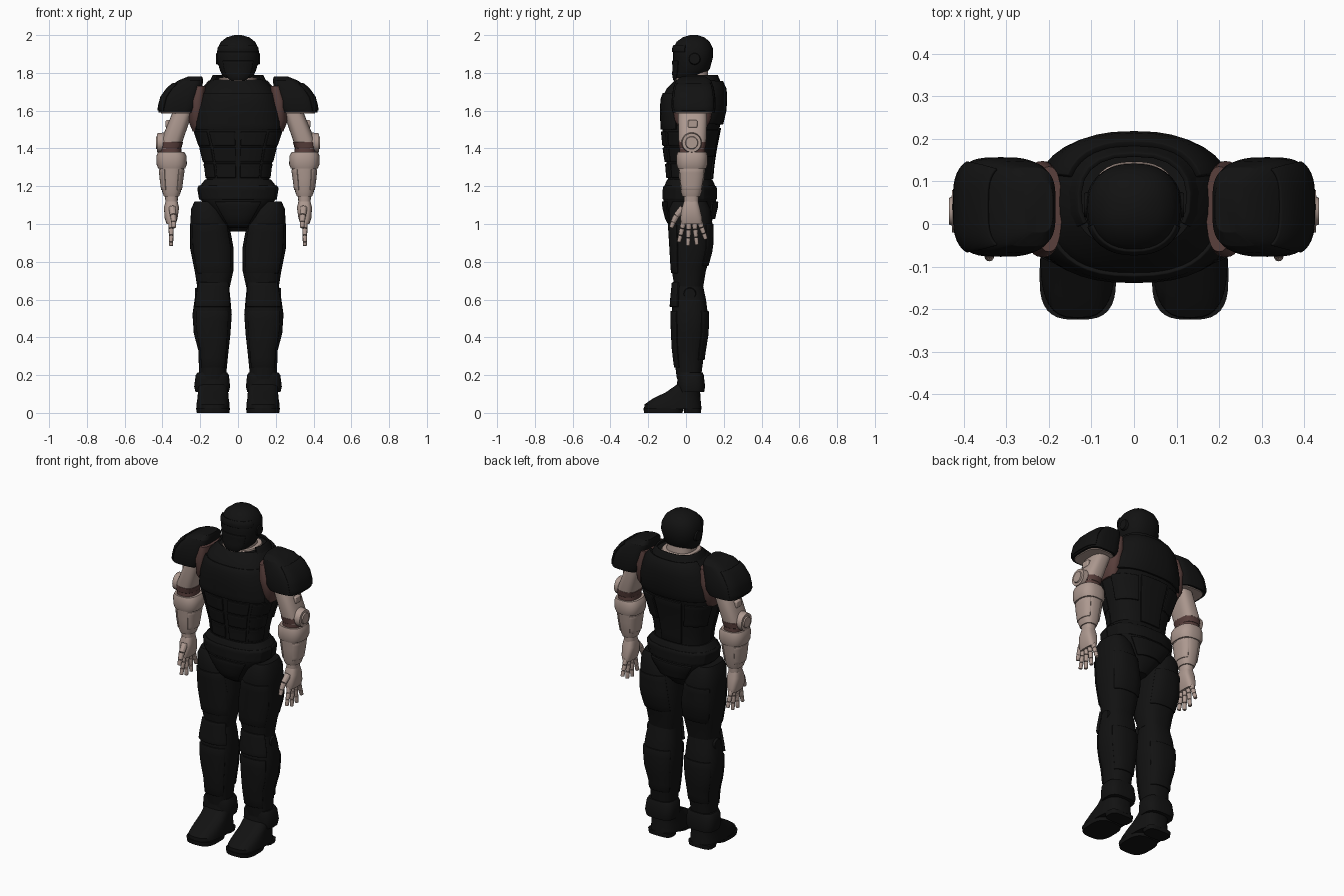
import bpy, bmesh, math
from mathutils import Vector, Matrix

if "Cube" in bpy.data.objects:
    bpy.data.objects.remove(bpy.data.objects["Cube"])


def material(name, colour):
    m = bpy.data.materials.new(name)
    m.use_nodes = True
    m.diffuse_color = (*colour, 1)
    bsdf = m.node_tree.nodes["Principled BSDF"]
    bsdf.inputs["Base Color"].default_value = (*colour, 1)
    bsdf.inputs["Roughness"].default_value = .7
    return m


BLACK = material("armour black", (.006, .006, .006))
BEIGE = material("limb beige", (.42, .32, .28))
BROWN = material("joint brown", (.1, .05, .045))


def finish(name, bm, mat, mirror=False, solid=0, bevel=0):
    """Turn a bmesh into a shaded object with its modifiers."""
    mesh = bpy.data.meshes.new(name)
    bm.to_mesh(mesh)
    bm.free()
    ob = bpy.data.objects.new(name, mesh)
    bpy.context.collection.objects.link(ob)
    mesh.materials.append(mat)
    bpy.ops.object.select_all(action="DESELECT")
    ob.select_set(True)
    bpy.context.view_layer.objects.active = ob
    bpy.ops.object.shade_smooth_by_angle(angle=math.radians(35))
    if solid:
        mod = ob.modifiers.new("Thickness", "SOLIDIFY")
        mod.thickness, mod.offset = solid, 1
    if bevel:
        mod = ob.modifiers.new("Bevel", "BEVEL")
        mod.width, mod.segments = bevel, 2
    if mirror:
        ob.modifiers.new("Mirror", "MIRROR")
    return ob


def sample(rings, z):
    """Cross-section of a profile at height z."""
    for a, b in zip(rings, rings[1:]):
        if z <= b[0]:
            break
    t = min(max((z - a[0]) / (b[0] - a[0]), 0), 1)
    return (z, *(p + (q - p) * t for p, q in zip(a[1:], b[1:])))


def section(bm, ring, angles, power, grow=0):
    z, cx, cy, rx, ry = ring
    verts = []
    for a in angles:
        c, s = math.cos(a), math.sin(a)
        verts.append(bm.verts.new((
            cx + math.copysign(abs(c) ** (2 / power), c) * (rx + grow),
            cy + math.copysign(abs(s) ** (2 / power), s) * (ry + grow), z)))
    return verts


def loft(name, rings, mat, power=2.5, sides=32, mirror=False, bevel=0):
    """Closed body through rings of (height, centre x, centre y, half width, half depth)."""
    bm = bmesh.new()
    angles = [2 * math.pi * i / sides for i in range(sides)]
    rows = [section(bm, r, angles, power) for r in rings]
    for low, high in zip(rows, rows[1:]):
        for i in range(sides):
            j = (i + 1) % sides
            bm.faces.new((low[i], low[j], high[j], high[i]))
    bm.faces.new(rows[0][::-1])
    bm.faces.new(rows[-1])
    return finish(name, bm, mat, mirror, bevel=bevel)


def plate(name, rings, low, high, start, end, mat=BLACK, power=2.5, out=.009, mirror=False):
    """Curved armour plate following part of a profile; angles in degrees, front is 270."""
    bm = bmesh.new()
    n, steps = 14, 6
    angles = [math.radians(start + (end - start) * i / n) for i in range(n + 1)]
    rows = [section(bm, sample(rings, low + (high - low) * k / steps), angles, power, -.003)
            for k in range(steps + 1)]
    for a, b in zip(rows, rows[1:]):
        for i in range(n):
            bm.faces.new((a[i], a[i + 1], b[i + 1], b[i]))
    return finish(name, bm, mat, mirror, solid=out + .003, bevel=.003)


def rod(bm, start, end, r0, r1, sides=12):
    """Tapered segment between two points."""
    a, b = Vector(start), Vector(end)
    turn = (b - a).to_track_quat("Z", "Y").to_matrix().to_4x4()
    bmesh.ops.create_cone(bm, cap_ends=True, segments=sides, radius1=r0, radius2=r1,
                          depth=(b - a).length, matrix=Matrix.Translation((a + b) / 2) @ turn)


def block(name, centre, size, mat, mirror=True, bevel=.006):
    bm = bmesh.new()
    bmesh.ops.create_cube(bm, size=1, matrix=Matrix.Translation(centre)
                          @ Matrix.Diagonal((*size, 1)))
    return finish(name, bm, mat, mirror, bevel=bevel)


# Profiles, from bottom to top
TORSO = [(1.13, 0, .02, .165, .12), (1.22, 0, .02, .165, .115), (1.3, 0, .02, .175, .12),
         (1.4, 0, .02, .2, .135), (1.5, 0, .025, .235, .15), (1.6, 0, .035, .225, .165),
         (1.67, 0, .04, .205, .165), (1.72, 0, .05, .185, .15), (1.765, 0, .06, .14, .115)]
PELVIS = [(.96, 0, .02, .045, .06), (1.02, 0, .02, .1, .12), (1.09, 0, .02, .165, .137),
          (1.13, 0, .02, .2, .14), (1.19, 0, .02, .21, .14), (1.235, 0, .02, .175, .12)]
THIGH = [(.66, .13, .015, .085, .075), (.75, .127, .015, .102, .09), (.87, .138, .028, .115, .11),
         (1, .15, .025, .103, .115), (1.08, .165, .02, .083, .11), (1.12, .17, .02, .06, .09)]
SHIN = [(.18, .135, .015, .07, .063), (.33, .13, .015, .08, .083), (.42, .137, .02, .097, .093),
        (.52, .137, .02, .104, .096), (.6, .135, .018, .095, .088), (.7, .13, .012, .08, .072)]
HEAD = [(1.758, 0, -.015, .05, .045), (1.79, 0, .015, .085, .083), (1.82, 0, .03, .098, .096),
        (1.88, 0, .037, .113, .105), (1.93, 0, .037, .109, .105), (1.965, 0, .038, .09, .087),
        (1.988, 0, .04, .06, .058), (2, 0, .04, .02, .02)]
PAD = [(1.59, .325, .04, .096, .112), (1.62, .313, .04, .106, .117), (1.67, .303, .04, .103, .115),
       (1.72, .28, .04, .09, .108), (1.76, .25, .04, .066, .093), (1.782, .225, .04, .035, .06)]
UPPER_ARM = [(1.4, .357, .033, .052, .066), (1.45, .347, .034, .058, .074),
             (1.56, .305, .035, .054, .077), (1.65, .27, .035, .055, .075)]
FOREARM = [(1.145, .352, .028, .04, .047), (1.17, .352, .028, .049, .055),
           (1.24, .352, .03, .058, .066), (1.32, .35, .032, .068, .073)]

# Torso with chest, stomach and back plates
loft("torso", TORSO, BLACK, sides=48)
plate("chest_plate", TORSO, 1.5, 1.69, 205, 335)
plate("upper_back_plate", TORSO, 1.53, 1.75, 20, 160, out=.014)
plate("spine_plate", TORSO, 1.24, 1.51, 72, 108)
plate("left_back_rib", TORSO, 1.36, 1.5, 15, 68)
plate("right_back_rib", TORSO, 1.36, 1.5, 112, 165)
for k in range(3):
    z = 1.245 + .085 * k
    for side, mid in (("left", 289), ("right", 251)):
        plate(f"{side}_stomach_plate_{k}", TORSO, z, z + .075, mid - 17, mid + 17)
        outer = 333 if side == "left" else 207
        plate(f"{side}_flank_plate_{k}", TORSO, z, z + .075, outer - 22, outer + 22, out=.005)

# Neck and collar
loft("neck", [(1.7, 0, .04, .085, .085), (1.82, 0, .04, .075, .075)], BEIGE)
loft("collar_trim", [(1.72, 0, .045, .125, .122), (1.772, 0, .043, .1, .1)], BEIGE)
plate("rear_collar", [(1.7, 0, .06, .17, .135), (1.785, 0, .06, .125, .1)], 1.7, 1.785, -30, 210)

# Pelvis
loft("pelvis", PELVIS, BLACK, sides=40)
plate("belt", PELVIS, 1.13, 1.2, 0, 360, out=.006)
plate("groin_plate", PELVIS, .99, 1.12, 235, 305)
plate("seat_plate", PELVIS, 1.03, 1.12, 50, 130, out=.012)

# Helmet with brow, face guard and ear caps
loft("helmet", HEAD, BLACK, power=2.3, sides=40)
plate("brow", HEAD, 1.91, 1.945, 200, 340, power=2.3, out=.006)
plate("face_guard", HEAD, 1.762, 1.865, 225, 315, power=2.3, out=.006)
bm = bmesh.new()
rod(bm, (.095, .045, 1.875), (.117, .045, 1.875), .035, .028, 24)
finish("ear_cap", bm, BLACK, True)

# Legs
loft("thigh", THIGH, BLACK, mirror=True)
plate("thigh_front_plate", THIGH, .74, 1, 215, 325, out=.006, mirror=True)
plate("thigh_back_plate", THIGH, .78, 1, 40, 140, out=.006, mirror=True)
loft("shin", SHIN, BLACK, mirror=True)
plate("knee_guard", SHIN, .56, .69, 215, 325, out=.014, mirror=True)
plate("shin_guard", SHIN, .24, .54, 220, 320, out=.007, mirror=True)
plate("calf_guard", SHIN, .28, .54, 35, 145, out=.007, mirror=True)
bm = bmesh.new()
rod(bm, (.2, .02, .63), (.228, .02, .63), .04, .03, 20)
finish("knee_hinge", bm, BLACK, True)

# Boots
loft("boot", [(.02, .132, -.07, .088, .152), (.045, .132, -.07, .088, .15),
              (.075, .132, -.05, .083, .127), (.11, .132, -.015, .08, .09),
              (.15, .134, .015, .08, .063), (.19, .135, .018, .075, .062)],
     BLACK, power=2.8, mirror=True)
loft("boot_cuff", [(.11, .137, .028, .088, .068), (.14, .137, .028, .095, .073),
                   (.2, .136, .024, .088, .07), (.215, .136, .022, .078, .066)],
     BLACK, power=3, mirror=True)
loft("toe_sole", [(0, .132, -.12, .086, .102), (.025, .132, -.12, .09, .105)],
     BLACK, power=3, mirror=True)
loft("heel_sole", [(0, .135, .035, .075, .045), (.025, .135, .033, .08, .048)],
     BLACK, power=3.5, mirror=True)

# Shoulders
loft("shoulder_joint", [(1.49, .21, .035, .03, .06), (1.55, .22, .035, .045, .095),
                        (1.65, .215, .035, .045, .113), (1.73, .2, .035, .03, .1)],
     BROWN, mirror=True)
loft("shoulder_pad", PAD, BLACK, power=3.4, sides=40, mirror=True, bevel=.003)
loft("shoulder_pad_lining", [(1.584, .322, .04, .086, .1), (1.6, .322, .04, .086, .1)],
     BEIGE, power=3.4, mirror=True)
plate("shoulder_pad_ridge", PAD, 1.6, 1.74, -55, 55, power=3.4, out=.006, mirror=True)

# Arms
loft("upper_arm", UPPER_ARM, BEIGE, power=2.8, mirror=True)
plate("elbow_band", UPPER_ARM, 1.402, 1.435, 0, 360, BROWN, power=2.8, out=.004, mirror=True)
block("upper_arm_tab", (.368, .035, 1.53), (.03, .05, .04), BEIGE)
bm = bmesh.new()
rod(bm, (.38, .03, 1.43), (.428, .03, 1.43), .056, .05, 28)
rod(bm, (.428, .03, 1.43), (.435, .03, 1.43), .034, .031, 28)
finish("elbow_disc", bm, BEIGE, True)
loft("forearm_cuff", [(1.295, .351, .032, .072, .076), (1.315, .351, .032, .08, .082),
                      (1.36, .352, .032, .08, .083), (1.38, .354, .032, .07, .077)],
     BEIGE, power=2.6, mirror=True)
loft("inner_elbow", [(1.37, .355, .033, .057, .068), (1.405, .356, .033, .055, .067)],
     BROWN, mirror=True)
loft("forearm", FOREARM, BEIGE, mirror=True)
plate("forearm_outer_plate", FOREARM, 1.18, 1.29, -60, 60, BEIGE, out=.005, mirror=True)
plate("forearm_inner_plate", FOREARM, 1.18, 1.29, 120, 240, BEIGE, out=.005, mirror=True)

# Hands
loft("wrist", [(1.1, .352, .028, .032, .038), (1.15, .352, .028, .034, .04)], BEIGE, mirror=True)
loft("palm", [(1, .354, .03, .024, .055), (1.03, .354, .028, .034, .058),
              (1.085, .352, .026, .04, .048), (1.12, .352, .027, .032, .038)],
     BEIGE, power=3, mirror=True)
bm = bmesh.new()
for k, length in enumerate((.11, .13, .125, .095)):
    root = Vector((.354, -.012 + .028 * k, 1.012))
    reach = Vector((0, (k - 1.3) * .02, -length))
    for part in range(3):
        rod(bm, root + reach * (part / 3), root + reach * ((part + .94) / 3),
            .0155 - .0015 * part, .0135 - .0015 * part, 10)
finish("fingers", bm, BEIGE, True, bevel=.002)
bm = bmesh.new()
joints = [Vector(p) for p in ((.348, -.015, 1.085), (.343, -.05, 1.045),
                              (.34, -.068, 1.01), (.34, -.078, .98))]
for k, (a, b) in enumerate(zip(joints, joints[1:])):
    rod(bm, a, b, .02 - .003 * k, .017 - .003 * k, 10)
finish("thumb", bm, BEIGE, True, bevel=.002)
